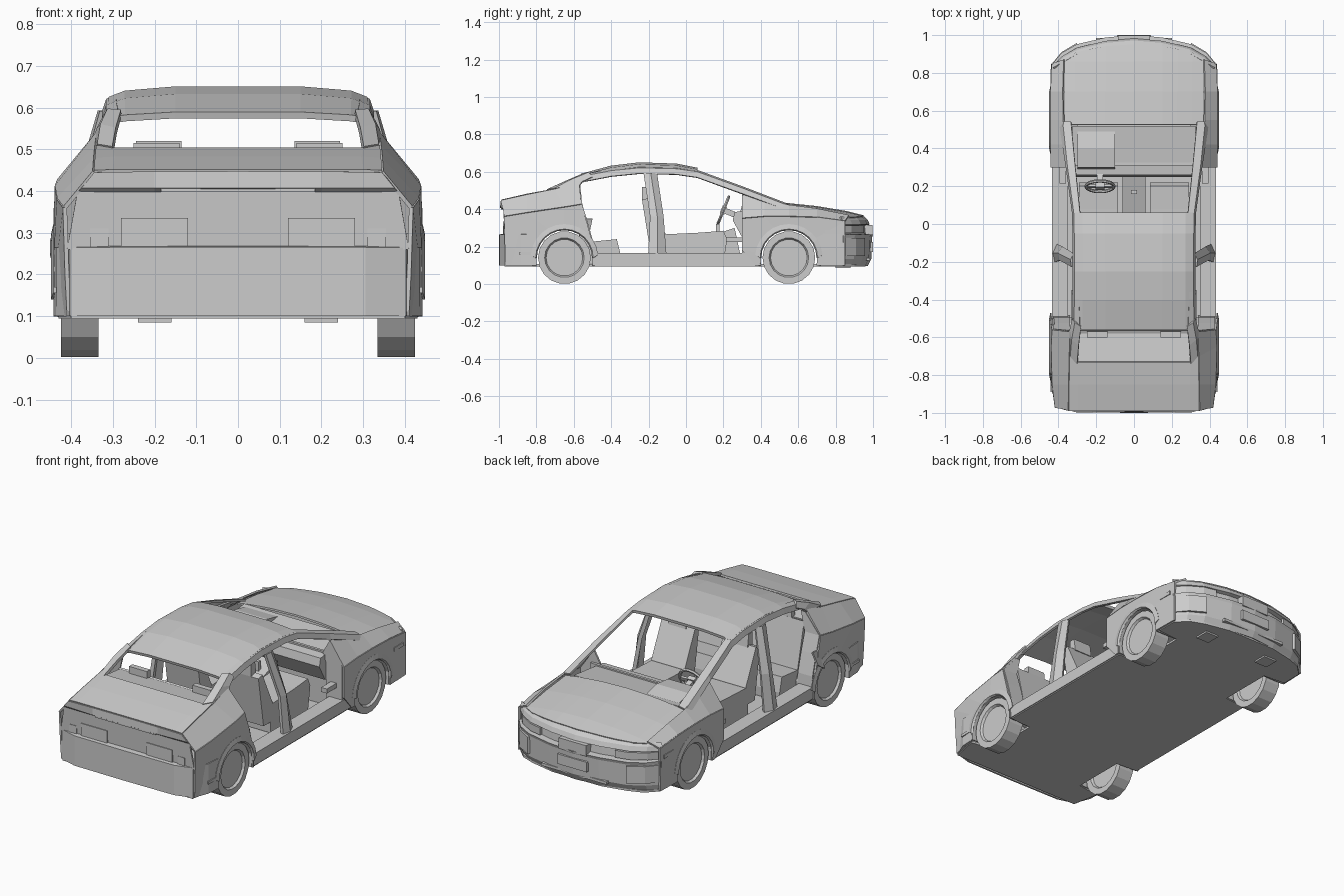
import bpy, bmesh, math
from mathutils import Matrix, Vector


def finish(name, bm, mirror=False, thick=0):
    bmesh.ops.remove_doubles(bm, verts=bm.verts, dist=0.0005)
    bmesh.ops.recalc_face_normals(bm, faces=bm.faces)
    me = bpy.data.meshes.new(name)
    bm.to_mesh(me)
    bm.free()
    ob = bpy.data.objects.new(name, me)
    bpy.context.collection.objects.link(ob)
    if mirror:
        ob.modifiers.new("mirror", 'MIRROR')
    if thick:
        m = ob.modifiers.new("thickness", 'SOLIDIFY')
        m.thickness, m.offset = thick, 0
    return ob


def sheet(name, rows, mirror=True, thick=0.01):
    """Panel skinned between rows of points."""
    bm = bmesh.new()
    grid = [[bm.verts.new(p) for p in r] for r in rows]
    for a, b in zip(grid, grid[1:]):
        for i in range(len(a) - 1):
            bm.faces.new((a[i], a[i + 1], b[i + 1], b[i]))
    return finish(name, bm, mirror, thick)


def prism(name, profile, x0, x1, mirror=False):
    """Side (y, z) profile extruded along x."""
    bm = bmesh.new()
    f = bm.faces.new([bm.verts.new((x0, y, z)) for y, z in profile])
    g = bmesh.ops.extrude_face_region(bm, geom=[f])["geom"]
    bmesh.ops.translate(bm, vec=(x1 - x0, 0, 0),
                        verts=[v for v in g if isinstance(v, bmesh.types.BMVert)])
    return finish(name, bm, mirror)


def box(name, x, y, z, mirror=False):
    return prism(name, [(y[0], z[0]), (y[1], z[0]), (y[1], z[1]), (y[0], z[1])],
                 x[0], x[1], mirror)


def arch(cy, r, x, a0=195, a1=-15, n=9):
    out = []
    for i in range(n):
        a = math.radians(a0 + (a1 - a0) * i / (n - 1))
        out.append((x, cy + r * math.cos(a), 0.14 + r * math.sin(a)))
    return out


REAR, FRONT = -0.65, 0.55

# Floor pan with wheel notches
outline = [(.40, -.97), (.43, -.82), (.30, -.80), (.30, -.50), (.43, -.49), (.43, .39),
           (.30, .40), (.30, .71), (.43, .72), (.43, .84), (.37, .90), (.29, .93), (.15, .96)]
bm = bmesh.new()
bm.faces.new([bm.verts.new((x, y, .1)) for x, y in
              outline + [(-x, y) for x, y in reversed(outline)]])
finish("floor_pan", bm, thick=.012)
box("sill", (.35, .435), (-.5, .40), (.1, .165), True)

# Rear quarter panels and shoulders
rear_belt = [(.405, -.965, .1), (.41, -.968, .2), (.415, -.972, .36), (.43, -.85, .38),
             (.435, -.65, .41), (.43, -.56, .425), (.435, -.53, .33), (.437, -.50, .22),
             (.437, -.49, .1)]
sheet("rear_quarter", [arch(REAR, .158, .437), rear_belt])
sheet("rear_shoulder", [rear_belt[2:6],
      [(.345, -.985, .445), (.343, -.85, .475), (.34, -.70, .505), (.335, -.57, .54)]])
sheet("rear_jamb", [[(x, y, z) for y, z in ((-.49, .11), (-.50, .22), (-.53, .33), (-.56, .425))]
                    + [(x - d, -.57, .53)] for x, d in ((.43, .095), (.34, .03))])

# Front fenders
fr_belt = [(.435, .37, .1), (.437, .30, .18), (.437, .30, .35), (.438, .42, .36),
           (.438, .55, .36), (.438, .70, .355), (.43, .85, .335), (.432, .85, .2), (.433, .85, .1)]
sheet("front_fender", [arch(FRONT, .158, .437), fr_belt])
sheet("fender_top", [fr_belt[2:7],
      [(.35, .30, .475), (.36, .42, .45), (.372, .55, .42), (.375, .70, .40), (.37, .87, .365)]])
sheet("front_jamb", [[(.43, .305, .11), (.43, .305, .35), (.35, .305, .47)],
                     [(.33, .305, .11), (.33, .305, .35), (.31, .305, .40)]])
box("door_hinge", (.36, .395), (.215, .305), (.225, .25), True)

# Wheel arch lips, liners and wheels
for label, cy in (("rear", REAR), ("front", FRONT)):
    sheet(label + "_arch_lip", [arch(cy, .15, .437, 180, 0, 13), arch(cy, .155, .446, 180, 0, 13),
                                arch(cy, .18, .440, 175, 5, 13)], thick=.006)
    sheet(label + "_wheel_liner", [arch(cy, .157, .435), arch(cy, .157, .30)], thick=.006)
    bm = bmesh.new()
    bmesh.ops.create_cone(bm, cap_ends=True, segments=18, radius1=.141, radius2=.141, depth=.09,
                          matrix=Matrix.Translation((.38, cy, .141))
                          @ Matrix.Rotation(math.pi / 2, 4, 'Y'))
    caps = [f for f in bm.faces if len(f.verts) > 4]
    bmesh.ops.inset_individual(bm, faces=caps, thickness=.035, depth=0)
    bmesh.ops.inset_individual(bm, faces=caps, thickness=.008, depth=-.012)
    finish(label + "_wheel", bm, True)

# Rear deck, tail panel and rear bumper
sheet("rear_deck", [[(0, -.985, .447), (.30, -.985, .447), (.345, -.985, .445)],
                    [(0, -.85, .478), (.295, -.85, .478), (.343, -.85, .475)],
                    [(0, -.73, .50), (.30, -.73, .50), (.34, -.70, .505)]])
sheet("tail_panel", [[(0, -.985, .447), (.2, -.985, .447), (.345, -.985, .445)],
                     [(0, -.99, .41), (.2, -.988, .41), (.375, -.978, .41)],
                     [(0, -.972, .40), (.2, -.972, .40), (.385, -.972, .40)],
                     [(0, -.965, .26), (.2, -.965, .26), (.41, -.965, .26)]])
box("tail_handle", (-.185, .185), (-.99, -.96), (.398, .407))
box("tail_lamp_mount", (.12, .28), (-.978, -.955), (.265, .335), True)
box("tail_lamp_bracket", (.31, .355), (-.975, -.955), (.265, .31), True)
rear_curve = [(0, -.995), (.305, -.992), (.40, -.965), (.432, -.88), (.437, -.80)]
sheet("rear_bumper", [[(x, y, .1) for x, y in rear_curve], [(x, y, .262) for x, y in rear_curve],
      [(x * .95, y + .035, .265) for x, y in rear_curve[:3]]
      + [(.42, -.88, .265), (.425, -.80, .265)]])
box("rear_side_marker", (.435, .443), (-.89, -.82), (.155, .17), True)

# Fuel flap, swung open on one side
sheet("fuel_flap", [[(-.425, -.56, .35), (-.425, -.50, .35)],
                    [(-.446, -.575, .24), (-.446, -.515, .28)]], mirror=False)

# Roof, side rails and pillars
roof = [(-.56, .578, .60, .57), (-.40, .625, .615, .60), (-.25, .643, .633, .618),
        (-.05, .636, .626, .612), (.06, .614, .606, .596)]
sheet("roof", [[(0, y, a), (.15, y, a), (.27, y, b), (.308, y, c)] if i else
               [(0, y, .582), (.15, y, .582), (.27, y, .575), (.30, y, .57)]
               for i, (y, a, b, c) in enumerate(roof)], thick=.016)
rail = [(-.54, .583, .285, .312), (-.40, .61, .29, .312), (-.25, .625, .29, .312),
        (-.05, .62, .29, .312), (.06, .604, .285, .315), (.30, .517, .31, .348),
        (.54, .425, .333, .374)]
sheet("roof_rail", [[(a, y, z) for y, z, a, b in rail], [(b, y, z - .008) for y, z, a, b in rail],
                    [(b + .008, y, z - .035) for y, z, a, b in rail[:6]] + [(.39, .52, .40)]],
      thick=.012)
sheet("rear_pillar", [[(.30, -.74, .50), (.292, -.64, .545), (.28, -.54, .588)],
                      [(.335, -.70, .506), (.325, -.61, .555), (.308, -.52, .592)],
                      [(.337, -.57, .525), (.333, -.555, .545), (.32, -.50, .57)]], thick=.016)
sheet("centre_pillar", [[(.41, -.20, .16), (.385, -.19, .36), (.322, -.225, .59)],
                        [(.42, -.155, .16), (.395, -.155, .36), (.327, -.19, .59)],
                        [(.40, -.11, .16), (.37, -.125, .36), (.312, -.16, .59)]], thick=.02)

# Hood and front bumper follow one nose curve
nose = [(0, .998), (.15, .985), (.30, .95), (.38, .905), (.435, .84)]
hood_x = (0, .15, .23, .31, .37)
hood = [[(x, y, z - .03 * x * x / .137) for x in hood_x]
        for y, z in ((.525, .43), (.70, .412), (.86, .385))]
hood.append([(0, .95, .362), (.15, .94, .36), (.23, .925, .357), (.31, .905, .354),
             (.37, .87, .352)])
sheet("hood", hood)
steps = [(.1, -.03), (.135, -.012), (.25, -.008), (.262, -.002), (.265, -.035), (.315, -.04),
         (.32, -.02), (.34, -.03), (.358, -.05)]
sheet("front_bumper", [[(x * (1 + d * .4), y + d * (1 if x < .4 else .3), z) for x, y in nose]
                       for z, d in steps])
box("grille", (-.085, .085), (.94, .997), (.255, .315))
box("plate_mount", (-.09, .09), (.96, 1.0), (.17, .225))
box("lower_intake_bar", (-.20, .20), (.95, .984), (.125, .14))
for name, z0, z1, push in (("headlamp", .272, .312, -.02), ("fog_lamp_housing", .15, .245, .004)):
    sheet(name, [[(x, y + push, z) for x, y in ((.23, .965), (.30, .948), (.38, .90), (.425, .845))]
                 [0 if name == "headlamp" else 1:] for z in (z0, z1)], thick=.014)
box("front_side_marker", (.432, .442), (.74, .82), (.27, .29), True)
box("tow_bracket", (.16, .24), (.80, .88), (.085, .1), True)

# Dashboard, firewall and console
box("firewall", (-.36, .36), (.31, .325), (.1, .40))
prism("dashboard", [(.25, .34), (.26, .385), (.52, .415), (.52, .32), (.30, .25)], -.325, .325)
prism("instrument_hood", [(.29, .385), (.30, .425), (.40, .435), (.49, .415)], -.30, -.10)
prism("centre_console", [(-.10, .11), (-.10, .22), (.06, .235), (.26, .30), (.30, .11)], -.06, .06)
box("gear_lever", (-.015, .015), (.16, .18), (.25, .32))

# Steering wheel: rim, spokes and column
tilt = Matrix.Translation((-.18, .20, .395)) @ Matrix.Rotation(math.radians(68), 4, 'X')
bpy.ops.mesh.primitive_torus_add(major_segments=16, minor_segments=6, major_radius=.075,
                                 minor_radius=.009)
bpy.context.object.name = "steering_wheel"
bpy.context.object.matrix_world = tilt
for name, size, off in (("steering_spoke", (.14, .022, .012), (0, 0, 0)),
                        ("steering_hub", (.045, .045, .025), (0, 0, 0)),
                        ("steering_column", (.03, .03, .11), (0, 0, -.06))):
    bm = bmesh.new()
    bmesh.ops.create_cube(bm, size=1, matrix=tilt @ Matrix.Translation(off)
                          @ Matrix.Diagonal(Vector(size + (1,))))
    finish(name, bm)

# Seats
prism("front_seat_cushion", [(-.13, .11), (-.13, .265), (.08, .275), (.20, .285), (.22, .24),
                             (.20, .11)], .085, .29, True)
prism("front_seat_back", [(-.19, .17), (-.235, .45), (-.20, .46), (-.11, .27), (-.11, .17)],
      .085, .29, True)
prism("front_headrest", [(-.235, .45), (-.235, .52), (-.20, .52), (-.19, .45)], .135, .245, True)
prism("rear_seat_cushion", [(-.52, .11), (-.52, .225), (-.37, .24), (-.35, .16), (-.35, .11)],
      -.33, .33)
prism("rear_seat_back", [(-.56, .2), (-.60, .46), (-.565, .475), (-.51, .24), (-.50, .2)],
      -.33, .33)
prism("parcel_shelf", [(-.73, .475), (-.73, .49), (-.58, .475), (-.58, .46)], -.32, .32)
prism("rear_headrest", [(-.60, .46), (-.60, .515), (-.57, .515), (-.565, .46)], .14, .25, True)
